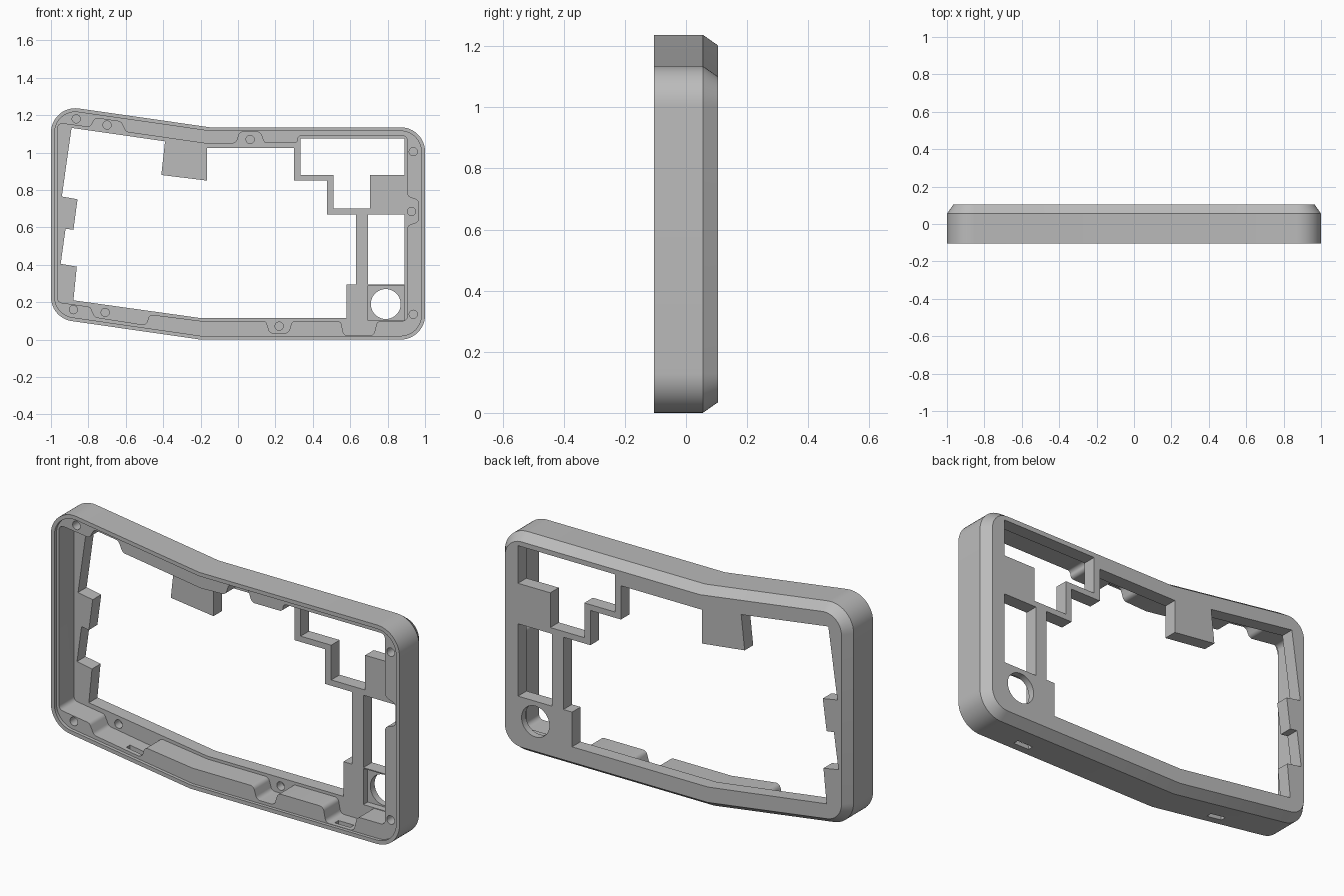
import bpy, bmesh, math
from mathutils import Vector

if "Cube" in bpy.data.objects:
    bpy.data.objects.remove(bpy.data.objects["Cube"], do_unlink=True)

FRONT, BACK = -0.105, 0.105
LEDGE = 0.035            # front surface of the back plate
OUT = 0.3                # beyond either side, for clean cuts

grey = bpy.data.materials.new("case grey")
grey.use_nodes = True
grey.diffuse_color = (0.5, 0.5, 0.5, 1)
grey.node_tree.nodes["Principled BSDF"].inputs["Base Color"].default_value = (0.5, 0.5, 0.5, 1)


def rounded(points, radius, steps=6):
    """Round the corners of a polygon; nearly straight corners stay as they are."""
    result = []
    count = len(points)
    for i in range(count):
        p = Vector(points[i])
        a = Vector(points[i - 1]) - p
        b = Vector(points[(i + 1) % count]) - p
        half = a.angle(b) / 2
        if half > 1.4:
            result.append(p)
            continue
        reach = min(radius / math.tan(half), a.length * 0.48, b.length * 0.48)
        r = reach * math.tan(half)
        a, b = a.normalized(), b.normalized()
        centre = p + (a + b).normalized() * (r / math.sin(half))
        start, end = p + a * reach - centre, p + b * reach - centre
        sweep = start.angle_signed(end)
        for k in range(steps + 1):
            t = -sweep * k / steps
            c, s = math.cos(t), math.sin(t)
            result.append(centre + Vector((start.x * c - start.y * s, start.x * s + start.y * c)))
    return result


def inset(points, d):
    """Move every side of a counter-clockwise polygon inwards."""
    result = []
    count = len(points)
    for i in range(count):
        p = Vector(points[i])
        u = (p - Vector(points[i - 1])).normalized()
        v = (Vector(points[(i + 1) % count]) - p).normalized()
        n, m = Vector((-u.y, u.x)), Vector((-v.y, v.x))
        result.append(p + (n + m) * (d / (1 + n.dot(m))))
    return result


def loft(name, sections):
    """Solid through matching x-z outlines, each given with its y."""
    bm = bmesh.new()
    rings = [[bm.verts.new((p[0], y, p[1])) for p in pts] for pts, y in sections]
    for lower, upper in zip(rings, rings[1:]):
        for i in range(len(lower)):
            j = (i + 1) % len(lower)
            bm.faces.new((lower[i], lower[j], upper[j], upper[i]))
    bm.faces.new(rings[0])
    bm.faces.new(rings[-1])
    bmesh.ops.recalc_face_normals(bm, faces=bm.faces)
    mesh = bpy.data.meshes.new(name)
    bm.to_mesh(mesh)
    bm.free()
    mesh.materials.append(grey)
    obj = bpy.data.objects.new(name, mesh)
    bpy.context.collection.objects.link(obj)
    return obj


def rect(x0, x1, z0, z1):
    return [(x0, z0), (x1, z0), (x1, z1), (x0, z1)]


def circle(x, z, r, n=24):
    return [(x + r * math.cos(math.tau * i / n), z + r * math.sin(math.tau * i / n)) for i in range(n)]


# Outer shell with a chamfered back edge
outline = [(-1, 0.115), (-0.2, 0), (1, 0), (1, 1.135), (-0.15, 1.135), (-1, 1.257)]
shell = rounded(outline, 0.13, 12)
case = loft("case_frame", [
    (shell, FRONT), (shell, 0.055),
    (rounded(inset(outline, 0.035), 0.095, 12), BACK)])


def cut(pts, y0, y1):
    cutter = loft("cutter", [(pts, y0), (pts, y1)])
    cutter.hide_render = True
    mod = case.modifiers.new("cut", "BOOLEAN")
    mod.operation = "DIFFERENCE"
    mod.solver = "EXACT"
    mod.object = cutter
    bpy.context.view_layer.objects.active = case
    bpy.ops.object.modifier_apply(modifier=mod.name)
    bpy.data.objects.remove(cutter, do_unlink=True)


# Shallow lip around the open front
cut(rounded(inset(outline, 0.02), 0.11, 12), -OUT, -0.088)

# Deep pocket, widened around the screw seats
pocket = [
    (-0.965, 0.2), (-0.79, 0.175), (-0.765, 0.12), (-0.49, 0.077), (-0.475, 0.135),
    (-0.2, 0.1), (0.15, 0.1), (0.17, 0.035), (0.27, 0.035), (0.29, 0.1),
    (0.55, 0.1), (0.565, 0.022), (0.725, 0.022), (0.745, 0.1), (0.905, 0.1),
    (0.905, 0.61), (0.965, 0.63), (0.965, 0.745), (0.905, 0.765), (0.905, 1.09),
    (0.32, 1.09), (0.32, 1.05), (0.14, 1.05), (0.12, 1.11), (0.01, 1.11),
    (-0.01, 1.05), (-0.15, 1.045), (-0.6, 1.11), (-0.625, 1.165), (-0.765, 1.185),
    (-0.79, 1.135), (-0.965, 1.158)]
cut(rounded(pocket, 0.025), -OUT, LEDGE)

# Main opening with its tabs and stepped edge
cut([(-0.88, 0.21), (-0.2, 0.115), (0.58, 0.115), (0.58, 0.295), (0.63, 0.295),
     (0.63, 0.67), (0.475, 0.67), (0.475, 0.85), (0.3, 0.85), (0.3, 1.025),
     (-0.165, 1.025), (-0.165, 0.85), (-0.41, 0.88), (-0.39, 1.06), (-0.89, 1.132),
     (-0.942, 0.765), (-0.858, 0.75), (-0.88, 0.587), (-0.922, 0.593), (-0.948, 0.405),
     (-0.862, 0.39)], -OUT, OUT)

# Upper stepped window and lower side window
cut([(0.335, 0.88), (0.51, 0.88), (0.51, 0.7), (0.705, 0.7), (0.705, 0.88),
     (0.89, 0.88), (0.89, 1.075), (0.335, 1.075)], -OUT, OUT)
cut(rect(0.695, 0.89, 0.295, 0.67), -OUT, OUT)

# Thinned seat and round hole
cut(rect(0.695, 0.89, 0.103, 0.29), -OUT, 0.07)
cut(circle(0.79, 0.19, 0.08, 48), -OUT, OUT)

# Screw holes: on the wall at the corners, on the ledge in the seats
for x, z in [(-0.88, 0.16), (0.937, 0.135), (0.937, 1.005), (-0.865, 1.18)]:
    cut(circle(x, z, 0.022), -OUT, 0)
for x, z in [(-0.71, 0.145), (0.22, 0.072), (0.927, 0.685), (0.065, 1.07), (-0.7, 1.147)]:
    cut(circle(x, z, 0.022), -OUT, 0.08)

# Slots through the bottom wall
for x, z in [(0.645, 0), (-0.55, 0.06)]:
    cut(rect(x - 0.045, x + 0.045, z - 0.06, z + 0.06), -0.065, -0.035)

bpy.ops.object.select_all(action="DESELECT")
case.select_set(True)
bpy.context.view_layer.objects.active = case
bpy.ops.object.shade_smooth_by_angle(angle=math.radians(30))
